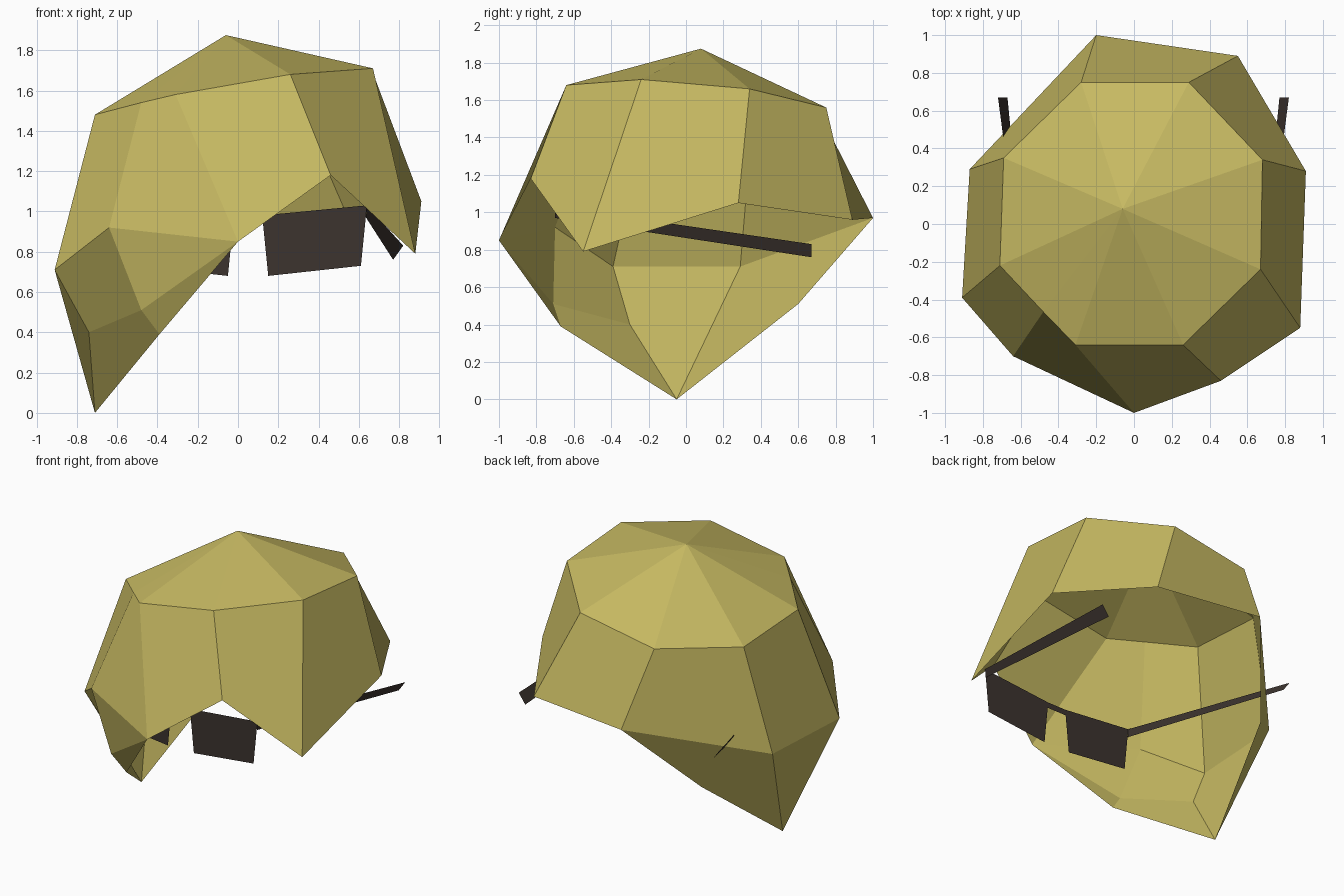
import bpy

if "Cube" in bpy.data.objects:
    bpy.data.objects.remove(bpy.data.objects["Cube"])


def material(name, rgb):
    m = bpy.data.materials.new(name)
    m.diffuse_color = (*rgb, 1)
    m.use_nodes = True
    m.node_tree.nodes["Principled BSDF"].inputs["Base Color"].default_value = m.diffuse_color
    return m


def make(name, verts, faces, mat):
    me = bpy.data.meshes.new(name)
    me.from_pydata(verts, [], faces)
    me.materials.append(mat)
    me.update()
    ob = bpy.data.objects.new(name, me)
    bpy.context.collection.objects.link(ob)
    return ob


blond = material("blond", (0.56, 0.48, 0.12))
dark = material("dark_brown", (0.045, 0.033, 0.028))

# Hair shell: apex, crown ring, rim ring (clockwise from the back), fringe lock
apex = [(-0.06, 0.08, 1.875)]
crown = [(-0.28, 0.75, 1.46), (0.29, 0.75, 1.56), (0.68, 0.34, 1.66),
         (0.67, -0.24, 1.71), (0.26, -0.64, 1.68), (-0.31, -0.64, 1.58),
         (-0.48, -0.465, 1.54), (-0.71, -0.22, 1.48), (-0.69, 0.35, 1.43)]
rim = [(-0.20, 1.0, 0.97), (0.55, 0.89, 0.96), (0.91, 0.28, 1.05),
       (0.88, -0.55, 0.79), (0.46, -0.83, 1.18), (0.0, -1.0, 0.85),
       (-0.64, -0.70, 0.92), (-0.91, -0.39, 0.71), (-0.87, 0.29, 0.71)]
lock = [(-0.39, -0.67, 0.39), (-0.48, -0.71, 0.51), (-0.74, -0.30, 0.40),
        (-0.71, -0.05, 0.0), (-0.54, 0.60, 0.51)]
n = len(crown)
c0, r0, k0 = 1, 1 + n, 1 + 2 * n
faces = []
for i in range(n):
    j = (i + 1) % n
    faces.append((0, c0 + j, c0 + i))
    faces.append((c0 + i, c0 + j, r0 + j, r0 + i))
# long side lock hanging below the rim
for i in range(1, 4):
    faces.append((r0 + 5 + i, r0 + (6 + i) % n, k0 + i + 1, k0 + i))
faces += [(r0 + 5, r0 + 6, k0 + 1), (r0 + 5, k0 + 1, k0),
          (k0, k0 + 1, k0 + 2, k0 + 3)]
make("hair", apex + crown + rim + lock, faces, blond)

# Glasses, mirrored about x = 0.05
CX, FY, BY = 0.05, -0.70, 0.67
for side, s in (("right", 1), ("left", -1)):
    lens = [(0.59, FY, 1.03), (0.07, FY, 0.98), (0.10, FY, 0.68), (0.56, FY, 0.73)]
    arm = [(0.59, FY, 1.03), (0.585, FY, 0.97), (0.72, BY, 0.76), (0.77, BY, 0.83)]
    for part, pts in (("lens", lens), ("arm", arm)):
        order = (0, 1, 2, 3) if s > 0 else (3, 2, 1, 0)
        make(f"{side}_{part}", [(CX + s * x, y, z) for x, y, z in pts], [order], dark)

# Bridge between the lenses
make("bridge", [(CX + x, FY, z) for x, z in
                ((-0.075, 0.94), (0.075, 0.94), (0.07, 0.98), (-0.07, 0.98))],
     [(0, 1, 2, 3)], dark)
